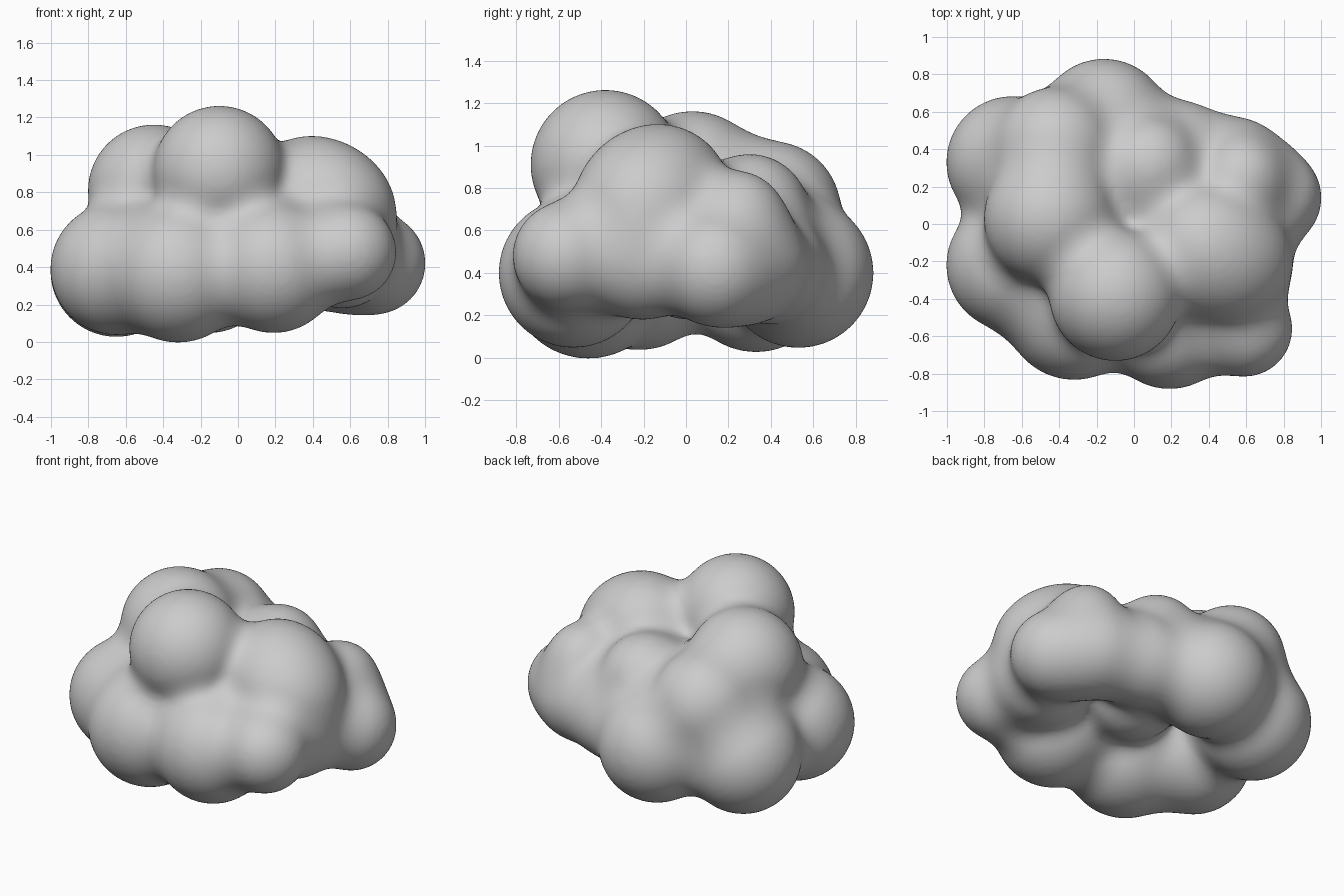
import bpy, bmesh
from mathutils import Vector, Matrix

if "Cube" in bpy.data.objects:
    bpy.data.objects.remove(bpy.data.objects["Cube"])

BLEND = 0.14  # width of the soft fillet between puffs

# Puffs: x, y, z, radius
PUFFS = [
    (0.03, 0.02, 0.50, 0.32),     # core
    (-0.10, -0.38, 0.91, 0.352),  # top front
    (-0.45, 0.03, 0.81, 0.352),   # top left
    (-0.42, 0.40, 0.69, 0.33),    # back left, upper
    (0.37, -0.12, 0.77, 0.325),   # top right
    (0.50, -0.19, 0.69, 0.345),
    (-0.65, -0.22, 0.39, 0.353),  # lower ring
    (-0.65, 0.33, 0.38, 0.353),
    (-0.32, -0.46, 0.37, 0.373),
    (0.19, -0.53, 0.40, 0.352),
    (0.59, -0.56, 0.48, 0.256),
    (0.56, -0.20, 0.45, 0.27),
    (0.73, 0.14, 0.42, 0.272),
    (0.54, 0.29, 0.44, 0.28),
    (0.58, 0.25, 0.67, 0.205),    # back right, upper
    (0.08, 0.30, 0.68, 0.28),     # back middle, upper
    (0.24, 0.39, 0.43, 0.27),     # back right, lower
    (-0.16, 0.53, 0.40, 0.353),   # back
]
BALLS = [(Vector(p[:3]), p[3]) for p in PUFFS]


def field(p):
    """Smoothly blended distance to the puffs, with its gradient."""
    d, g = None, None
    for c, r in BALLS:
        v = p - c
        length = max(v.length, 1e-6)
        e = length - r
        n = v / length
        if d is None or e <= d - BLEND:
            d, g = e, n
        elif e < d + BLEND:
            h = 0.5 + 0.5 * (d - e) / BLEND
            d = d + (e - d) * h - BLEND * h * (1 - h)
            g = g.lerp(n, h)
    return d, g


def fuse(obj, size):
    """Rebuild the object as one even skin."""
    mod = obj.modifiers.new("fuse", 'REMESH')
    mod.mode = 'VOXEL'
    mod.voxel_size = size
    mod.use_smooth_shade = True
    bpy.ops.object.modifier_apply(modifier=mod.name)


# Overlapping spheres, fused into one skin
bm = bmesh.new()
for c, r in BALLS:
    bmesh.ops.create_icosphere(bm, subdivisions=4, radius=r,
                               matrix=Matrix.Translation(c))
mesh = bpy.data.meshes.new("cloud")
bm.to_mesh(mesh)
bm.free()
cloud = bpy.data.objects.new("cloud", mesh)
bpy.context.collection.objects.link(cloud)
bpy.context.view_layer.objects.active = cloud
cloud.select_set(True)
fuse(cloud, 0.024)

# Pull the skin onto the blended surface for soft creases
for v in cloud.data.vertices:
    p = v.co.copy()
    for _ in range(4):
        d, g = field(p)
        p -= g * (d / max(g.length_squared, 0.3))
    v.co = p

# Clean the creases and even out the skin
fuse(cloud, 0.018)
relax = cloud.modifiers.new("relax", 'SMOOTH')
relax.factor = 0.5
relax.iterations = 6
bpy.ops.object.shade_smooth()
